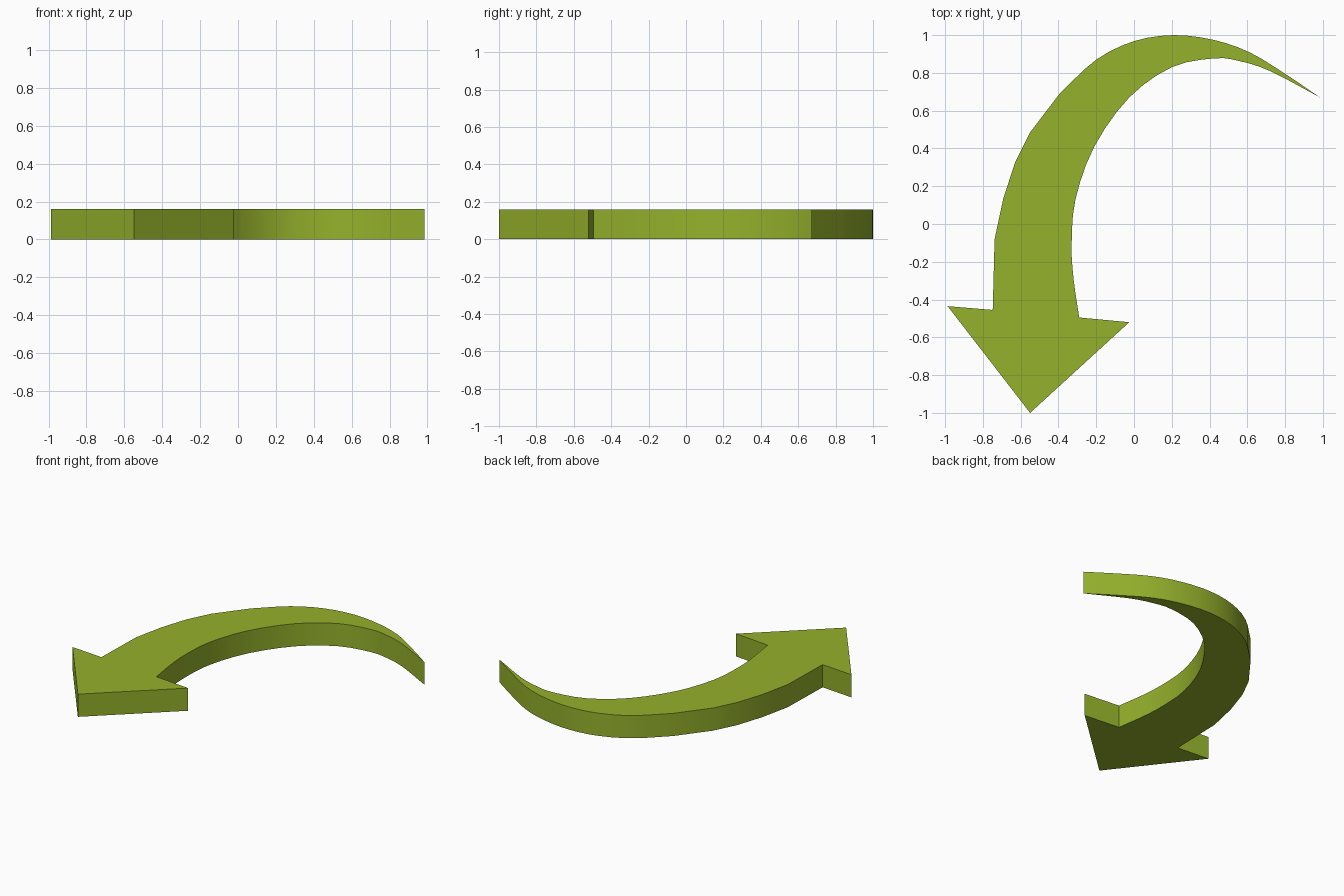
import bpy, bmesh, math
from mathutils import Vector

if "Cube" in bpy.data.objects:
    bpy.data.objects.remove(bpy.data.objects["Cube"])

THICKNESS = 0.16


def smooth_path(pts, steps):
    """Catmull-Rom curve through the points, ends included."""
    p = [Vector(q) for q in pts]
    p = [2 * p[0] - p[1]] + p + [2 * p[-1] - p[-2]]
    out = []
    for a, b, c, d in zip(p, p[1:], p[2:], p[3:]):
        for i in range(steps):
            t = i / steps
            out.append(0.5 * (2 * b + (c - a) * t + (2 * a - 5 * b + 4 * c - d) * t ** 2
                              + (3 * b - a - 3 * c + d) * t ** 3))
    return out + [p[-2]]


# Outer edge: finely curved near the tail, visibly faceted towards the head
outer_tail = [(0.985, 0.67), (0.8, 0.795), (0.61, 0.91), (0.42, 0.975), (0.21, 1.0),
              (0.0, 0.968), (-0.2, 0.87), (-0.39, 0.695)]
outer_shaft = [(-0.55, 0.485), (-0.63, 0.325), (-0.692, 0.135), (-0.738, -0.08), (-0.748, -0.455)]

# Triangular head
head = [(-0.987, -0.435), (-0.55, -1.0), (-0.025, -0.52)]

# Inner edge, from head back to tail
inner = [(-0.29, -0.495), (-0.32, -0.29), (-0.33, -0.11), (-0.31, 0.13), (-0.21, 0.41),
         (-0.025, 0.67), (0.2, 0.83), (0.425, 0.877), (0.56, 0.862), (0.72, 0.81), (0.985, 0.67)]

outline = (smooth_path(outer_tail, 3) + [Vector(q) for q in outer_shaft + head]
           + smooth_path(inner, 3)[:-1])

# Extrude the outline into a flat plate
bm = bmesh.new()
face = bm.faces.new([bm.verts.new((v.x, v.y, 0)) for v in outline])
top = bmesh.ops.extrude_face_region(bm, geom=[face], use_keep_orig=True)
bmesh.ops.translate(bm, vec=(0, 0, THICKNESS),
                    verts=[g for g in top["geom"] if isinstance(g, bmesh.types.BMVert)])
bmesh.ops.recalc_face_normals(bm, faces=bm.faces)
mesh = bpy.data.meshes.new("curved_arrow")
bm.to_mesh(mesh)
bm.free()

arrow = bpy.data.objects.new("curved_arrow", mesh)
bpy.context.collection.objects.link(arrow)

green = bpy.data.materials.new("lime_green")
green.diffuse_color = (0.30, 0.44, 0.025, 1)
green.use_nodes = True
green.node_tree.nodes["Principled BSDF"].inputs["Base Color"].default_value = green.diffuse_color
mesh.materials.append(green)

bpy.context.view_layer.objects.active = arrow
arrow.select_set(True)
bpy.ops.object.shade_smooth_by_angle(angle=math.radians(30))
